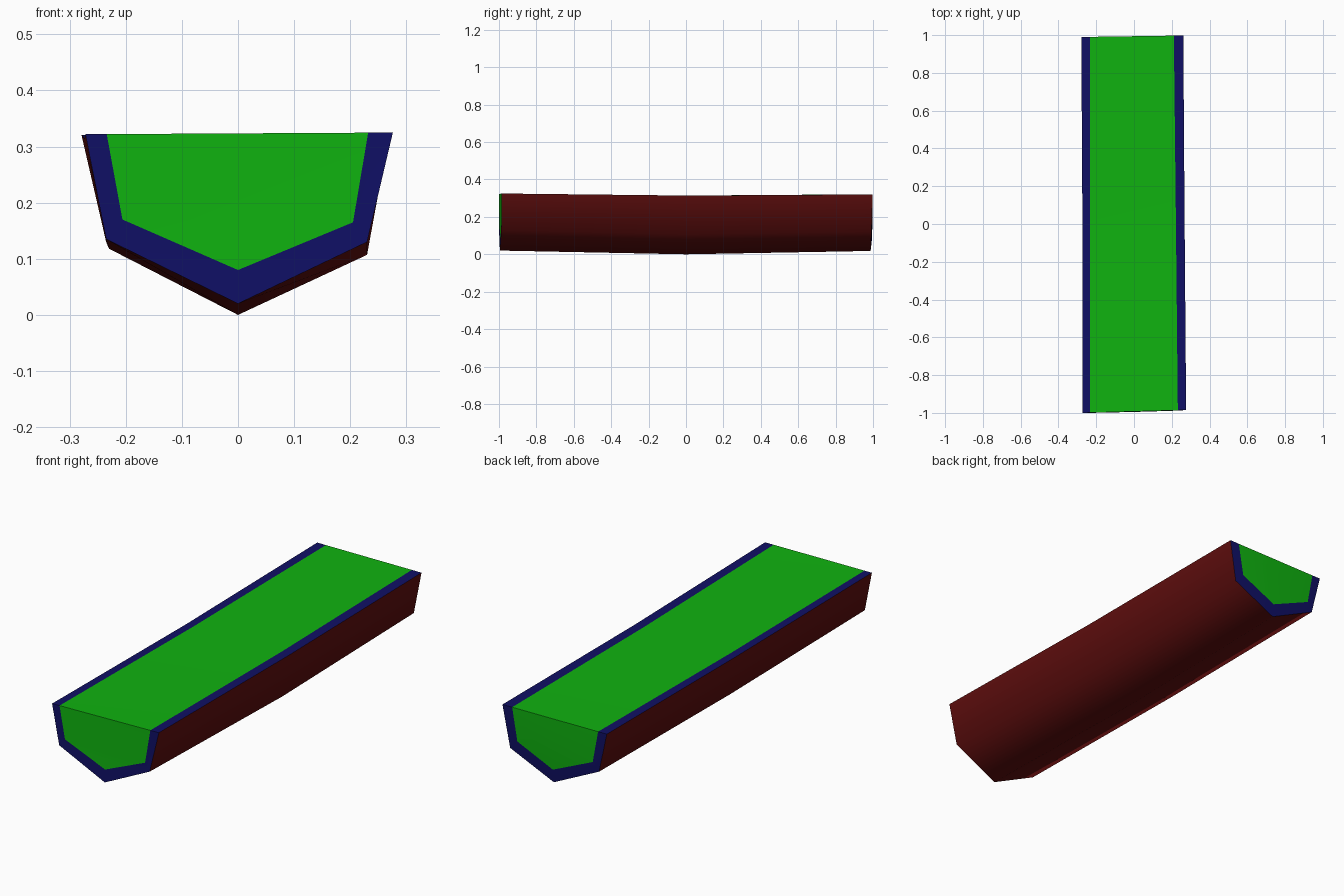
import bpy, bmesh

if "Cube" in bpy.data.objects:
    bpy.data.objects.remove(bpy.data.objects["Cube"])

def material(name, rgb):
    m = bpy.data.materials.new(name)
    m.diffuse_color = (*rgb, 1)
    m.use_nodes = True
    m.node_tree.nodes["Principled BSDF"].inputs["Base Color"].default_value = m.diffuse_color
    return m

mats = [material("dark red", (0.12, 0.0045, 0.0045)),
        material("navy blue", (0.005, 0.005, 0.13)),
        material("bright green", (0.005, 0.45, 0.005))]
RED, BLUE, GREEN = range(3)

# cross-sections, left rim to right rim, as (x, y, z): front, middle, back
sections = [
    [(-0.272, -1.0, 0.322), (-0.235, -1.0, 0.135), (0, -0.995, 0.02), (0.23, -0.988, 0.13), (0.276, -0.985, 0.325)],
    [(-0.273, 0.0, 0.314), (-0.23, 0.0, 0.118), (0, 0.0, 0.0), (0.23, 0.0, 0.107), (0.268, 0.0, 0.314)],
    [(-0.279, 0.99, 0.321), (-0.235, 0.985, 0.13), (0, 0.987, 0.018), (0.225, 0.992, 0.122), (0.261, 0.998, 0.32)],
]
# green core outline inside each end, as (x, z)
core = [(-0.234, None), (-0.206, 0.17), (0, 0.08), (0.202, 0.165), (0.229, None)]

bm = bmesh.new()
rings = [[bm.verts.new(p) for p in s] for s in sections]

def face(verts, mat):
    f = bm.faces.new(verts)
    f.material_index = mat
    f.smooth = True

def core_ring(s, shift):
    """Core outline laid on the plane of one section."""
    out = []
    for i, (x, z) in enumerate(core):
        x += shift * (i > 2)
        t = (x - s[0][0]) / (s[4][0] - s[0][0])
        top = s[0][2] + t * (s[4][2] - s[0][2])
        y = s[0][1] + t * (s[4][1] - s[0][1])
        out.append(bm.verts.new((x, y, top if z is None else z)))
    return out

cores = [core_ring(sections[0], 0.003), None, core_ring(sections[2], -0.018)]
# middle section only needs the two core points on the top
mid = [bm.verts.new((-0.234, 0, 0.314)), bm.verts.new((0.222, 0, 0.314))]
tops = [(cores[0][0], cores[0][4]), mid, (cores[2][0], cores[2][4])]

# outer skin and top
for a in range(2):
    A, B, T, U = rings[a], rings[a + 1], tops[a], tops[a + 1]
    for i in range(4):
        face((A[i], A[i + 1], B[i + 1], B[i]), RED)
    face((A[0], T[0], U[0], B[0]), BLUE)
    face((T[1], A[4], B[4], U[1]), BLUE)
    face((T[0], T[1], U[1], U[0]), GREEN)

# end faces: blue border around a green core
for e in (0, 2):
    for i in range(4):
        face((rings[e][i], rings[e][i + 1], cores[e][i + 1], cores[e][i]), BLUE)
    face(cores[e], GREEN)

bmesh.ops.recalc_face_normals(bm, faces=bm.faces)
me = bpy.data.meshes.new("trough_block")
bm.to_mesh(me)
bm.free()
for m in mats:
    me.materials.append(m)
ob = bpy.data.objects.new("trough_block", me)
bpy.context.collection.objects.link(ob)
bpy.context.view_layer.objects.active = ob
ob.select_set(True)
bpy.ops.object.shade_smooth_by_angle(angle=1.1)
